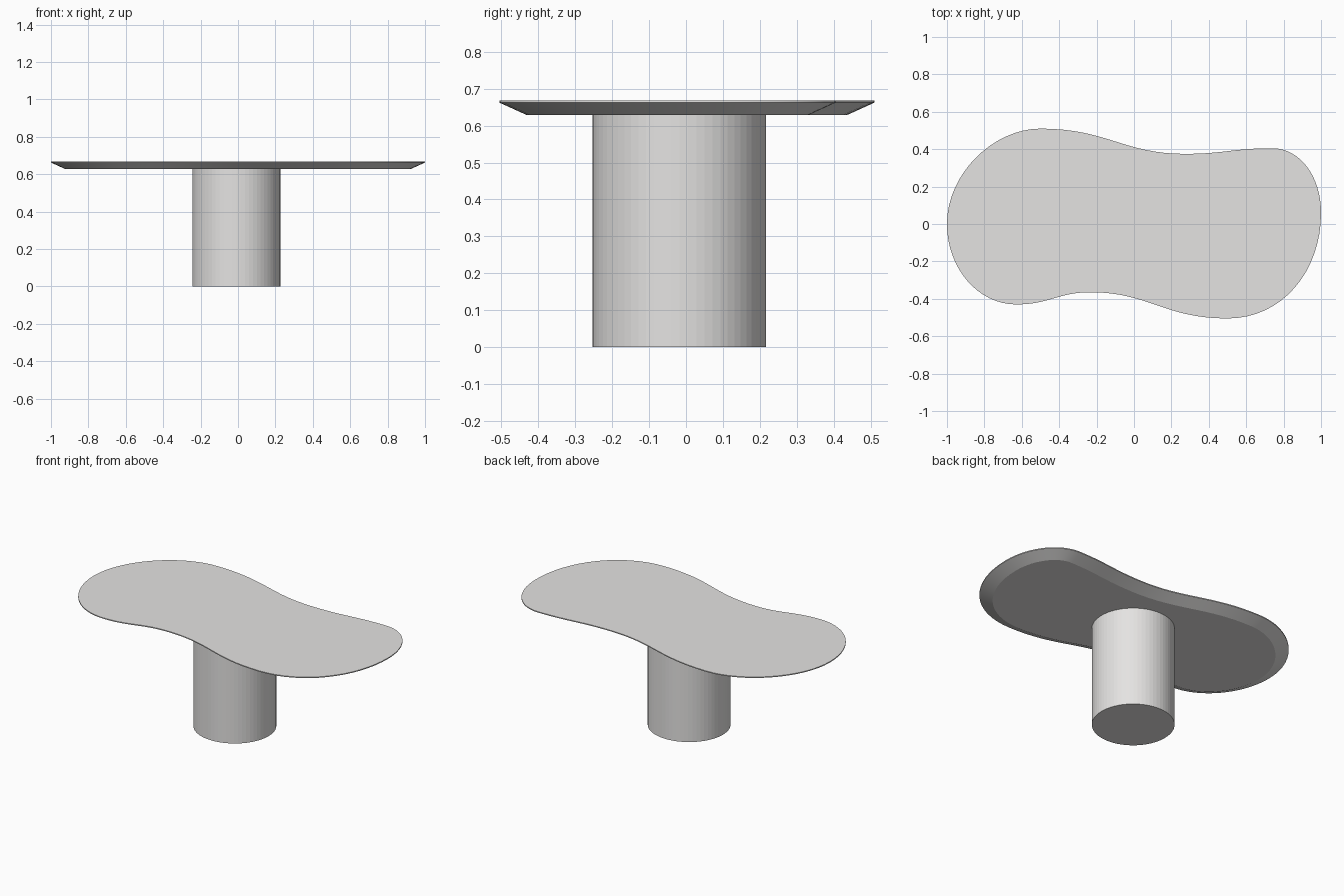
import bpy, bmesh
from mathutils import Vector
from mathutils.geometry import interpolate_bezier

if "Cube" in bpy.data.objects:
    bpy.data.objects.remove(bpy.data.objects["Cube"])

# One warm light grey for the whole table
grey = bpy.data.materials.new("light_grey")
grey.diffuse_color = (0.78, 0.77, 0.76, 1)
grey.use_nodes = True
grey.node_tree.nodes["Principled BSDF"].inputs["Base Color"].default_value = grey.diffuse_color


def finish(bm, name):
    bmesh.ops.recalc_face_normals(bm, faces=bm.faces)
    me = bpy.data.meshes.new(name)
    bm.to_mesh(me)
    bm.free()
    me.materials.append(grey)
    ob = bpy.data.objects.new(name, me)
    bpy.context.collection.objects.link(ob)
    return ob


# Outline extremes, counter-clockwise: x, y, direction of travel, handle fractions in/out
H = 0.45
knots = [
    (-1.00, 0.00, (0, -1), 0.53, 0.55),
    (-0.63, -0.43, (1, 0), 0.55, H),
    (-0.23, -0.365, (1, 0), H, 0.42),
    (0.50, -0.505, (1, 0), 0.46, 0.58),
    (1.00, 0.06, (0, 1), 0.56, 0.58),
    (0.74, 0.405, (-1, 0), 0.55, H),
    (0.27, 0.375, (-1, 0), H, 0.42),
    (-0.50, 0.51, (-1, 0), 0.46, 0.50),
]
outline = []
for i, (x, y, d, _, out) in enumerate(knots):
    x2, y2, d2, inn, _ = knots[(i + 1) % len(knots)]
    a, b = Vector((x, y)), Vector((x2, y2))
    d, d2 = Vector(d), Vector(d2)
    ha = a + d * abs((b - a).dot(d)) * out
    hb = b - d2 * abs((b - a).dot(d2)) * inn
    outline += [Vector(p[:2]) for p in interpolate_bezier(a, ha, hb, b, 17)[:-1]]


def inset(points, amount):
    """Move a closed counter-clockwise outline inward along its normals."""
    result = []
    for i, p in enumerate(points):
        t = (points((i + 1) % len(points)) if callable(points)
             else points[(i + 1) % len(points)]) - points[i - 1]
        t.normalize()
        result.append(p + Vector((-t.y, t.x)) * amount)
    return result


# Table top: flat slab with a thin rim and a wide undercut bevel
bm = bmesh.new()
levels = [(0.075, 0.628), (0.0, 0.662), (0.0, 0.668)]
rings = [[bm.verts.new((p.x, p.y, z)) for p in inset(outline, off)]
         for off, z in levels]
n = len(outline)
for low, high in zip(rings, rings[1:]):
    for i in range(n):
        j = (i + 1) % n
        bm.faces.new((low[i], low[j], high[j], high[i]))
bm.faces.new(rings[-1])
bm.faces.new(rings[0][::-1])
table_top = finish(bm, "table_top")

# Pedestal: a single faceted column
bm = bmesh.new()
bmesh.ops.create_cone(bm, cap_ends=True, segments=64, radius1=0.235,
                      radius2=0.235, depth=0.628)
bmesh.ops.translate(bm, verts=bm.verts, vec=(-0.009, -0.018, 0.314))
finish(bm, "pedestal")

# Soft shading on the curved rim only
bpy.context.view_layer.objects.active = table_top
table_top.select_set(True)
bpy.ops.object.shade_smooth_by_angle(angle=0.3)
